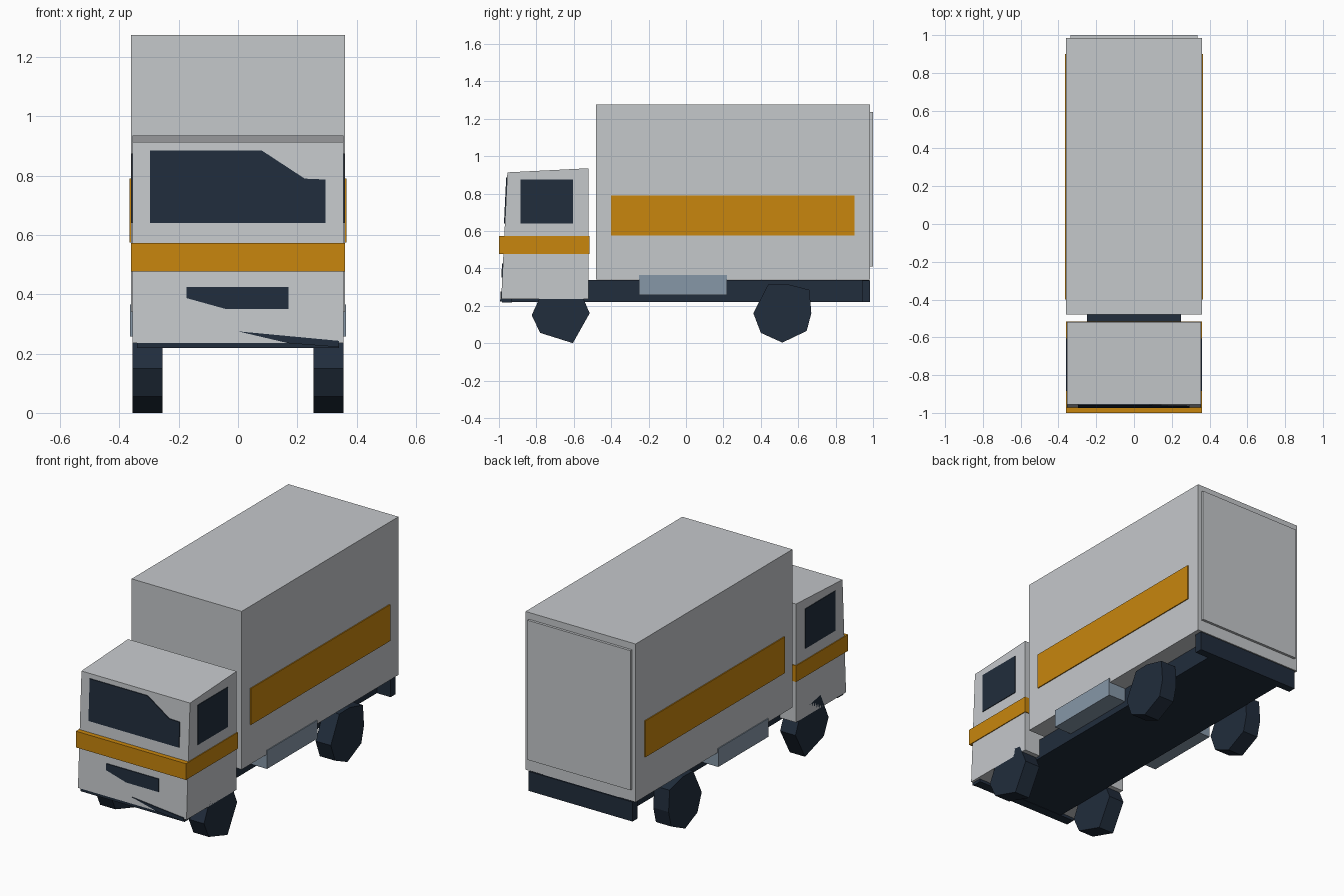
import bpy, bmesh

if "Cube" in bpy.data.objects:
    bpy.data.objects.remove(bpy.data.objects["Cube"])


def material(name, rgb):
    m = bpy.data.materials.new(name)
    m.diffuse_color = (*rgb, 1)
    m.use_nodes = True
    m.node_tree.nodes["Principled BSDF"].inputs["Base Color"].default_value = m.diffuse_color
    return m


WHITE = material("pale grey paint", (0.56, 0.58, 0.60))
ORANGE = material("orange stripe", (0.58, 0.238, 0.004))
DARK = material("dark navy", (0.015, 0.026, 0.045))
STEEL = material("blue grey steel", (0.24, 0.31, 0.39))


def loft(name, a, b, mat):
    """Solid between two matching outlines of 3D points."""
    bm = bmesh.new()
    va = [bm.verts.new(p) for p in a]
    vb = [bm.verts.new(p) for p in b]
    bm.faces.new(va)
    bm.faces.new(vb)
    n = len(a)
    for i in range(n):
        j = (i + 1) % n
        bm.faces.new((va[i], va[j], vb[j], vb[i]))
    bmesh.ops.recalc_face_normals(bm, faces=bm.faces)
    me = bpy.data.meshes.new(name)
    bm.to_mesh(me)
    bm.free()
    me.materials.append(mat)
    ob = bpy.data.objects.new(name, me)
    bpy.context.collection.objects.link(ob)
    return ob


def side_prism(name, yz, x0, x1, mat):
    return loft(name, [(x0, y, z) for y, z in yz], [(x1, y, z) for y, z in yz], mat)


def box(name, x0, x1, y0, y1, z0, z1, mat):
    return side_prism(name, [(y0, z0), (y1, z0), (y1, z1), (y0, z1)], x0, x1, mat)


def cab_front(z):
    """Y position of the raked cab front at a height."""
    return -0.988 + (z - 0.235) * 0.033 / 0.678


def front_plate(name, xz, mat):
    """Thin plate lying on the raked cab front."""
    return loft(name, [(x, cab_front(z) - 0.005, z) for x, z in xz],
                [(x, cab_front(z) + 0.004, z) for x, z in xz], mat)


# Cargo body and rear door
box("cargo_box", -0.36, 0.36, -0.48, 0.985, 0.34, 1.275, WHITE)
box("rear_door", -0.337, 0.337, 0.98, 1.0, 0.41, 1.235, WHITE)

# Cab with raked front and sloping roof
side_prism("cab", [(cab_front(0.235), 0.235), (-0.52, 0.235), (-0.52, 0.935),
                   (cab_front(0.913), 0.913)], -0.355, 0.355, WHITE)
box("cab_stripe", -0.36, 0.36, -1.0, -0.515, 0.477, 0.573, ORANGE)

# Windscreen, grille and exposed bumper sliver
front_plate("windscreen", [(-0.297, 0.64), (0.295, 0.64), (0.295, 0.787),
                           (0.225, 0.79), (0.08, 0.885), (-0.297, 0.885)], DARK)
front_plate("grille", [(-0.173, 0.387), (-0.04, 0.35), (0.17, 0.35),
                       (0.17, 0.425), (-0.173, 0.425)], DARK)
front_plate("bumper_sliver", [(0.0, 0.275), (0.17, 0.235), (0.34, 0.222),
                              (0.34, 0.243)], DARK)

# Chassis and bumpers
box("chassis", -0.25, 0.25, -0.96, 0.98, 0.22, 0.338, DARK)
box("front_bumper", -0.34, 0.34, -0.985, -0.93, 0.218, 0.27, DARK)
box("rear_bumper", -0.34, 0.34, 0.94, 0.985, 0.22, 0.335, DARK)

# Low-poly wheel outlines
FRONT_WHEEL = [(-0.75, 0.31), (-0.565, 0.275), (-0.515, 0.16), (-0.605, 0.0),
               (-0.78, 0.055), (-0.825, 0.15)]
REAR_WHEEL = [(0.44, 0.315), (0.535, 0.317), (0.66, 0.285), (0.67, 0.16),
              (0.645, 0.065), (0.515, 0.003), (0.4, 0.055), (0.36, 0.16)]

# Paired parts on both sides
for side, s in (("right", 1), ("left", -1)):
    side_prism("front_wheel_" + side, FRONT_WHEEL, s * 0.255, s * 0.355, DARK)
    side_prism("rear_wheel_" + side, REAR_WHEEL, s * 0.255, s * 0.355, DARK)
    box("side_tank_" + side, s * 0.25, s * 0.365, -0.25, 0.22, 0.257, 0.365, STEEL)
    box("side_window_" + side, s * 0.351, s * 0.359, -0.885, -0.605, 0.64, 0.875, DARK)
    box("cargo_stripe_" + side, s * 0.357, s * 0.366, -0.4, 0.9, 0.575, 0.79, ORANGE)
